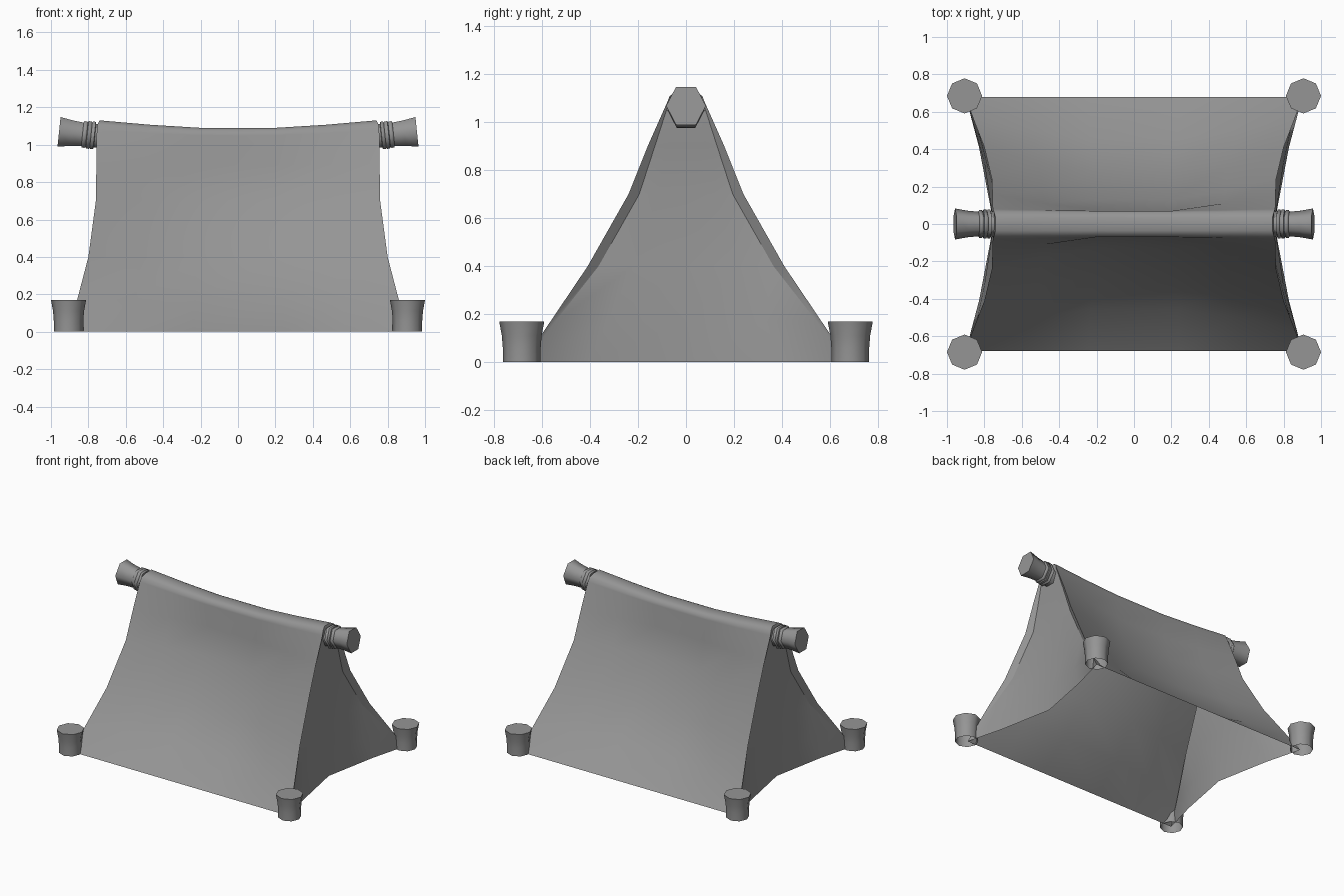
import bpy, math
from mathutils import Matrix, Vector

cube = bpy.data.objects.get("Cube")
if cube:
    bpy.data.objects.remove(cube, do_unlink=True)

grey = bpy.data.materials.new("canvas_grey")
grey.use_nodes = True
colour = (0.3, 0.3, 0.3, 1)
grey.diffuse_color = colour
grey.node_tree.nodes["Principled BSDF"].inputs["Base Color"].default_value = colour


def make_object(name, verts, faces, angle):
    mesh = bpy.data.meshes.new(name)
    mesh.from_pydata(verts, [], faces)
    mesh.materials.append(grey)
    ob = bpy.data.objects.new(name, mesh)
    bpy.context.collection.objects.link(ob)
    bpy.ops.object.select_all(action='DESELECT')
    ob.select_set(True)
    bpy.context.view_layer.objects.active = ob
    bpy.ops.object.shade_smooth_by_angle(angle=math.radians(angle))


def make_grid(name, rows, flip, angle):
    """Skin a list of equally long rows of points."""
    n = len(rows[0])
    faces = []
    for r in range(len(rows) - 1):
        for c in range(n - 1):
            a = r * n + c
            f = (a, a + 1, a + n + 1, a + n)
            faces.append(f[::-1] if flip else f)
    make_object(name, [p for row in rows for p in row], faces, angle)


def make_lathe(name, profile, sides, matrix, cap_start):
    """Turn (radius, height) points about z; the far end is capped."""
    verts, faces = [], []
    for radius, h in profile:
        for i in range(sides):
            a = math.tau * i / sides
            verts.append(matrix @ Vector((radius * math.cos(a), radius * math.sin(a), h)))
    for r in range(len(profile) - 1):
        for i in range(sides):
            j = (i + 1) % sides
            faces.append((r * sides + i, r * sides + j,
                          (r + 1) * sides + j, (r + 1) * sides + i))
    top = (len(profile) - 1) * sides
    faces.append(tuple(range(top, top + sides)))
    if cap_start:
        faces.append(tuple(reversed(range(sides))))
    make_object(name, verts, faces, 65)


# End edge of the cloth: half length, half width, height, inward sag, ridge dip
edge = [(0.90, 0.68, 0.00, 0.00, 0.00), (0.86, 0.565, 0.17, 0.11, 0.00),
        (0.80, 0.41, 0.40, 0.13, 0.00), (0.76, 0.24, 0.70, 0.11, 0.00),
        (0.757, 0.16, 0.90, 0.085, 0.01), (0.755, 0.08, 1.08, 0.01, 0.03),
        (0.75, 0.068, 1.11, 0.005, 0.035), (0.74, 0.035, 1.13, 0.00, 0.04)]
columns = ((-1, 0), (-0.64, 0.58), (-0.27, 1), (0.27, 1), (0.64, 0.58), (1, 0))

# Draped cloth over the ridge, front to back, sagging toward the middle
rows = []
for side, part in ((-1, edge), (1, edge[::-1])):
    for x, y, z, sag, dip in part:
        rows.append([(x * u, side * (y - sag * k), z - dip * k)
                     for u, k in columns])
make_grid("tent_cloth", rows, False, 65)

# End walls with a turned-in hem, bowed inward between the corners
hem = (0, 0.02, 0.045, 0.045, 0.03, 0.008, 0.004, 0)
for side, name in ((1, "left_end_wall"), (-1, "right_end_wall")):
    rows = []
    for (x, y, z, sag, dip), h in zip(edge, hem):
        wx, wy = x - h * 0.7, y - h
        bow = max(0, wx - 0.75)
        half = [(x, y), (wx, wy), (wx - bow * 0.48, wy * 0.6)]
        row = [(side * px, -py, z) for px, py in half]
        row.append((side * (wx - bow), 0, z))
        row += [(side * px, py, z) for px, py in half[::-1]]
        rows.append(row)
    make_grid(name, rows, side < 0, 30)

# Ridge pole ends with binding rings, tilted slightly upward
pole = [(0.073, 0.70), (0.073, 0.765), (0.085, 0.768), (0.085, 0.783),
        (0.079, 0.786), (0.085, 0.79), (0.085, 0.806), (0.076, 0.809),
        (0.082, 0.813), (0.082, 0.828), (0.073, 0.832), (0.079, 0.89),
        (0.092, 0.958)]
for side, name in ((1, "left_pole_end"), (-1, "right_pole_end")):
    turn = Matrix.Rotation(math.pi / 2 * side, 4, 'Y')
    spin = Matrix.Rotation(math.pi / 2, 4, 'Z')
    pivot = Matrix.Translation((side * 0.75, 0, 1.047))
    tilt = pivot @ Matrix.Rotation(-side * math.radians(6), 4, 'Y')
    squash = Matrix.Diagonal((1, 0.9, 1, 1))
    back = Matrix.Translation((-side * 0.75, 0, 0))
    make_lathe(name, pole, 6, tilt @ back @ squash @ turn @ spin, True)

# Corner pegs, hollow underneath
peg = [(0.079, 0), (0.079, 0.06), (0.083, 0.11), (0.094, 0.17)]
for sx, x_name in ((1, "left"), (-1, "right")):
    for sy, y_name in ((-1, "front"), (1, "back")):
        place = Matrix.Translation((sx * 0.906, sy * 0.685, 0))
        make_lathe(f"{y_name}_{x_name}_peg", peg, 8, place, False)
